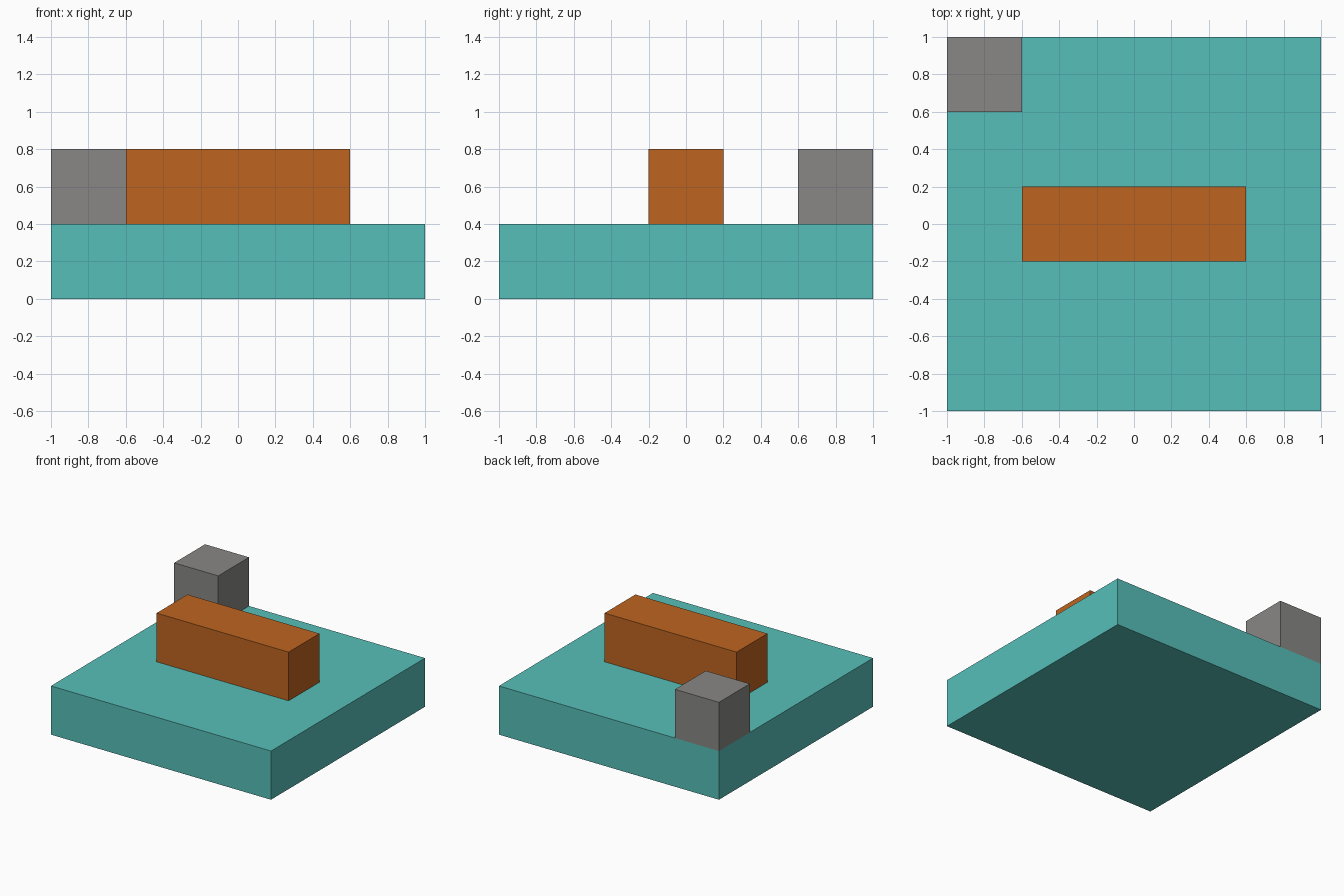
import bpy

default = bpy.data.objects.get("Cube")
if default:
    bpy.data.objects.remove(default, do_unlink=True)


def make_material(name, rgb):
    mat = bpy.data.materials.new(name)
    mat.use_nodes = True
    colour = (*rgb, 1)
    mat.diffuse_color = colour
    mat.node_tree.nodes["Principled BSDF"].inputs["Base Color"].default_value = colour
    return mat


def add_block(name, centre, size, mat):
    bpy.ops.mesh.primitive_cube_add(size=1, location=centre)
    block = bpy.context.object
    block.name = block.data.name = name
    block.scale = size
    bpy.ops.object.transform_apply(location=False, rotation=False, scale=True)
    block.data.materials.append(mat)
    return block


teal = make_material("teal", (0.095, 0.521, 0.485))
orange = make_material("burnt orange", (0.515, 0.127, 0.0144))
grey = make_material("warm grey", (0.246, 0.242, 0.235))

# Square slab, with a bar across its middle and a cube on the back corner
add_block("base_slab", (0, 0, 0.2), (2, 2, 0.4), teal)
add_block("centre_bar", (0, 0, 0.6), (1.2, 0.4, 0.4), orange)
add_block("corner_cube", (-0.8, 0.8, 0.6), (0.4, 0.4, 0.4), grey)
